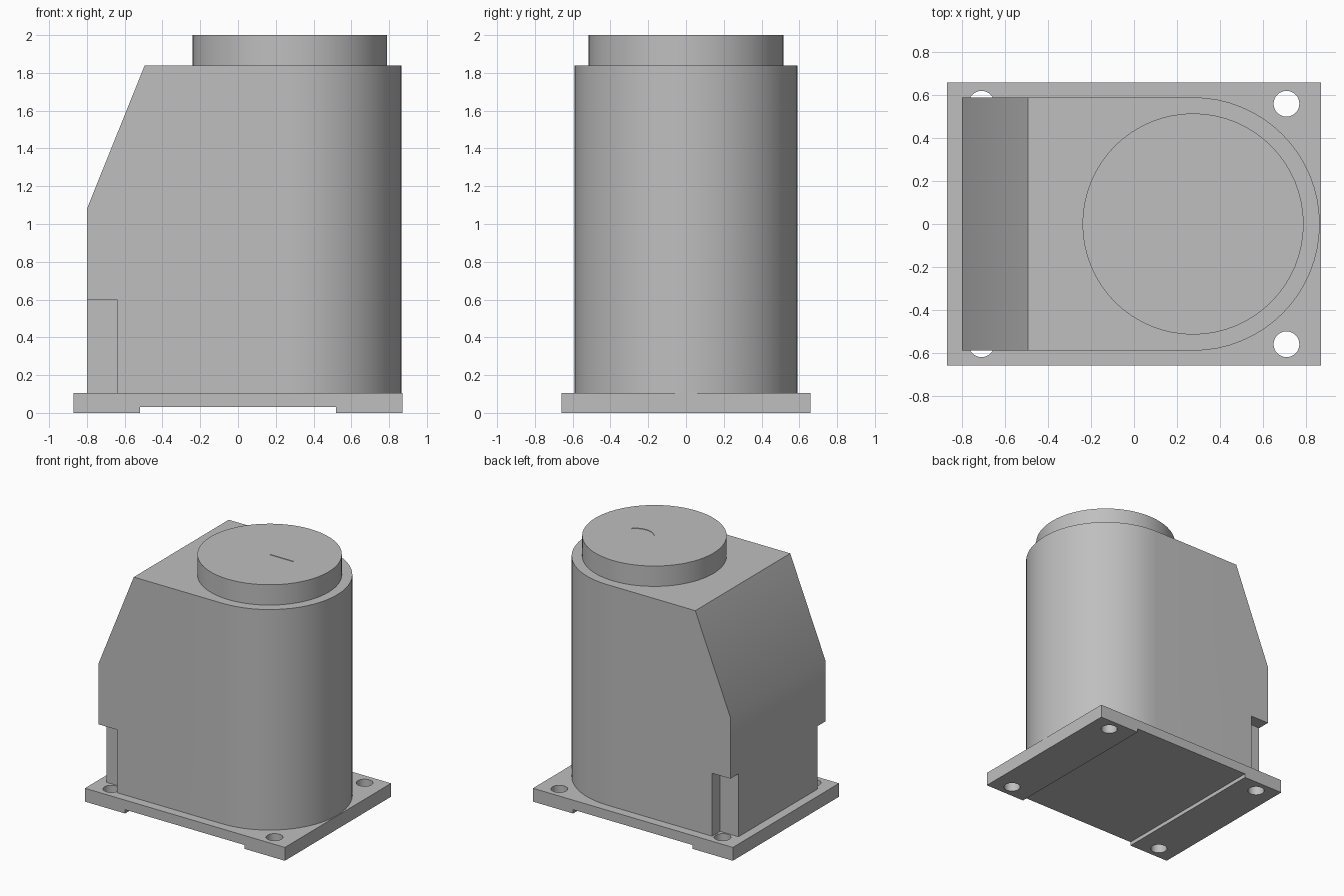
import bpy, bmesh, math
from mathutils import Vector

if "Cube" in bpy.data.objects:
    bpy.data.objects.remove(bpy.data.objects["Cube"])

CX = 0.275  # axis of the rounded end and the cap

grey = bpy.data.materials.new("plain_grey")
grey.diffuse_color = (0.52, 0.52, 0.52, 1)
grey.use_nodes = True
grey.node_tree.nodes["Principled BSDF"].inputs["Base Color"].default_value = grey.diffuse_color


def prism(name, outline, lo, hi, axis="z"):
    """Extrude an outline: (x, y) along z, or (x, z) along y."""
    bm = bmesh.new()
    put = (lambda a, b: (a, b, lo)) if axis == "z" else (lambda a, b: (a, lo, b))
    face = bm.faces.new([bm.verts.new(put(a, b)) for a, b in outline])
    ext = bmesh.ops.extrude_face_region(bm, geom=[face])
    move = Vector((0, 0, hi - lo)) if axis == "z" else Vector((0, hi - lo, 0))
    bmesh.ops.translate(bm, vec=move,
                        verts=[v for v in ext["geom"] if isinstance(v, bmesh.types.BMVert)])
    bmesh.ops.recalc_face_normals(bm, faces=bm.faces)
    mesh = bpy.data.meshes.new(name)
    bm.to_mesh(mesh)
    bm.free()
    mesh.materials.append(grey)
    ob = bpy.data.objects.new(name, mesh)
    bpy.context.collection.objects.link(ob)
    return ob


def rect(x0, x1, y0, y1):
    return [(x0, y0), (x1, y0), (x1, y1), (x0, y1)]


def arc(cx, cy, r, a0, a1, n):
    return [(cx + r * math.cos(a0 + (a1 - a0) * i / n),
             cy + r * math.sin(a0 + (a1 - a0) * i / n)) for i in range(n + 1)]


def circle(cx, cy, r, n):
    return arc(cx, cy, r, 0, 2 * math.pi, n)[:-1]


def cut(ob, cutters):
    bpy.context.view_layer.objects.active = ob
    for c in cutters:
        c.hide_render = True
        m = ob.modifiers.new("cut", "BOOLEAN")
        m.operation, m.solver, m.object = "DIFFERENCE", "EXACT", c
        bpy.ops.object.modifier_apply(modifier=m.name)
        bpy.data.objects.remove(c)


def smooth(ob):
    bpy.ops.object.select_all(action="DESELECT")
    ob.select_set(True)
    bpy.context.view_layer.objects.active = ob
    bpy.ops.object.shade_smooth_by_angle(angle=math.radians(30))


corners = [(sx, sy) for sx in (-1, 1) for sy in (-1, 1)]

# Base plate: channel underneath, four bolt holes
base = prism("base_plate", [(-0.87, 0), (-0.52, 0), (-0.52, 0.03), (0.52, 0.03),
                            (0.52, 0), (0.87, 0), (0.87, 0.105), (-0.87, 0.105)],
             -0.66, 0.66, "y")
cut(base, [prism("hole_cutter", circle(sx * 0.71, sy * 0.56, 0.06, 32), -0.1, 0.3)
           for sx, sy in corners])

# Housing: rounded right end, sloped left shoulder, notches over the left bolts
housing = prism("housing", [(-0.8, 0.59), (-0.8, -0.59)]
                + arc(CX, 0, 0.59, -math.pi / 2, math.pi / 2, 32), 0.105, 1.84)
slope = prism("slope_cutter", [(-0.8, 1.08), (-0.494, 1.84), (-0.4134, 2.04),
                               (-1.2, 2.04), (-1.2, 1.08)], -1, 1, "y")
notches = [prism("notch_cutter", rect(-1, -0.64, *sorted((s * 0.49, s * 0.8))), 0, 0.6)
           for s in (-1, 1)]
cut(housing, [slope] + notches)

# Round cap with a shallow crescent mark
cap = prism("cap", circle(CX, 0, 0.515, 64), 1.84, 2.0)
half = math.asin(0.105 / 0.135)
mark = arc(CX + 0.105, 0.085, 0.135, -math.pi / 2 - half, -math.pi / 2 + half, 10)
cut(cap, [prism("mark_cutter", mark, 1.996, 2.1)])

for part in (base, housing, cap):
    smooth(part)
